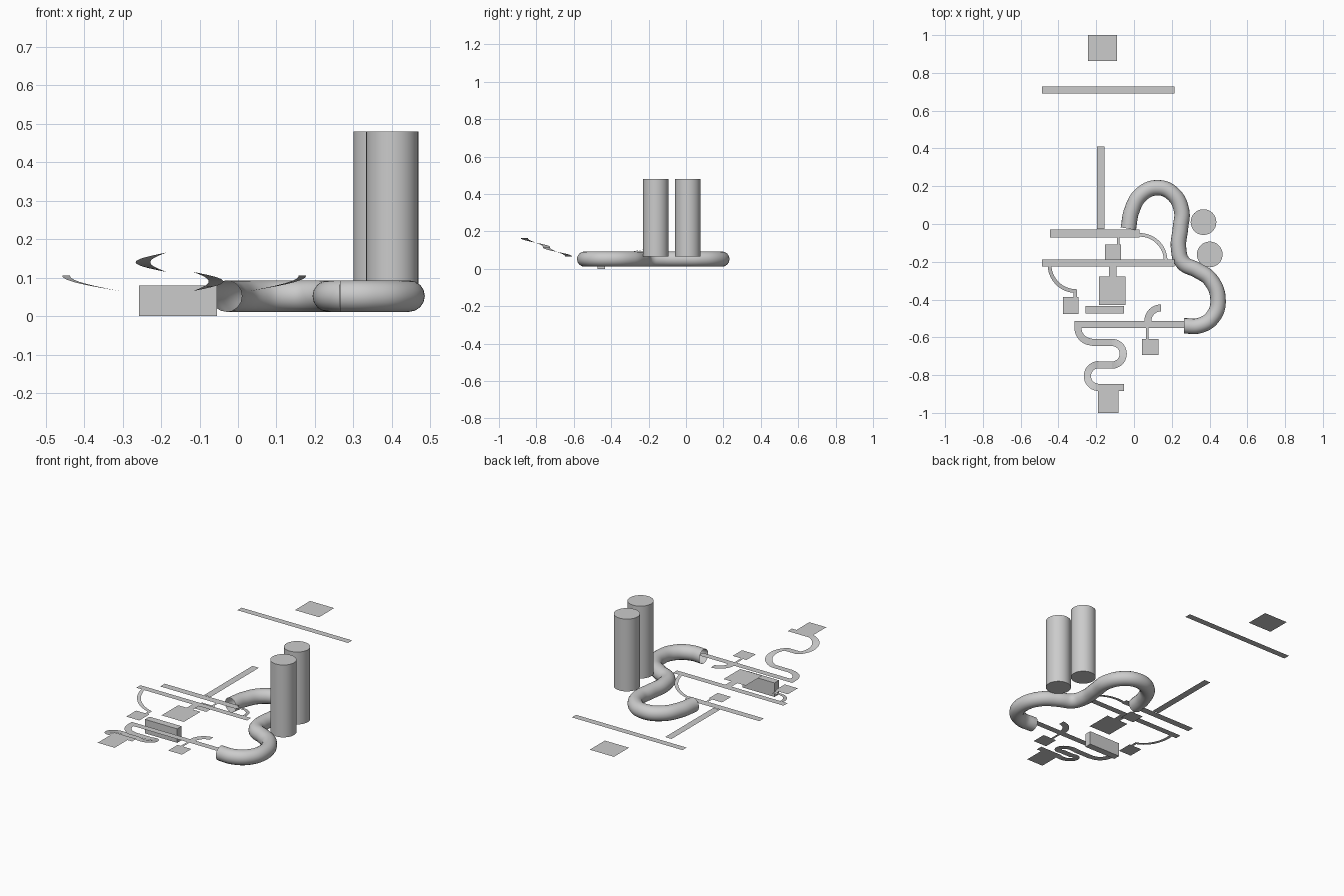
import bpy, math

if "Cube" in bpy.data.objects:
    bpy.data.objects.remove(bpy.data.objects["Cube"])

LOW, MID, HIGH, TOP = 0.065, 0.105, 0.165, 0.2


def mesh_object(name, verts, faces):
    mesh = bpy.data.meshes.new(name)
    mesh.from_pydata(verts, [], faces)
    mesh.update()
    obj = bpy.data.objects.new(name, mesh)
    bpy.context.collection.objects.link(obj)
    return obj


def slab(name, x0, x1, y0, y1, z):
    """Flat rectangular floor piece."""
    return mesh_object(name, [(x0, y0, z), (x1, y0, z), (x1, y1, z), (x0, y1, z)], [(0, 1, 2, 3)])


def bend(name, cx, cy, r_in, r_out, a0, a1, z0, z1, n=20):
    """Flat curved path, ramping from z0 to z1; a0 to a1 in degrees."""
    verts = []
    for i in range(n + 1):
        t = i / n
        a = math.radians(a0 + (a1 - a0) * t)
        z = z0 + (z1 - z0) * t
        for r in (r_in, r_out):
            verts.append((cx + r * math.cos(a), cy + r * math.sin(a), z))
    faces = []
    for i in range(n):
        f = (2 * i, 2 * i + 1, 2 * i + 3, 2 * i + 2)
        faces.append(f if a1 > a0 else f[::-1])
    return mesh_object(name, verts, faces)


# Straight corridors, connecting stubs and square rooms
slab("back_room", -0.243, -0.09, 0.863, 1.0, TOP)
slab("back_corridor", -0.487, 0.215, 0.69, 0.728, TOP)
slab("long_corridor", -0.196, -0.155, -0.027, 0.411, LOW)
slab("upper_corridor", -0.444, 0.03, -0.071, -0.03, LOW)
slab("upper_stub", -0.09, -0.077, -0.108, -0.071, LOW)
slab("upper_room", -0.153, -0.068, -0.19, -0.108, LOW)
slab("middle_corridor", -0.487, 0.215, -0.225, -0.188, MID)
slab("middle_stub", -0.132, -0.092, -0.277, -0.225, MID)
slab("middle_room", -0.185, -0.044, -0.428, -0.277, MID)
slab("left_stub", -0.319, -0.303, -0.386, -0.346, LOW)
slab("left_room", -0.376, -0.293, -0.476, -0.386, LOW)
slab("lower_corridor", -0.315, 0.28, -0.55, -0.513, LOW)
slab("right_stub", 0.063, 0.077, -0.608, -0.55, LOW)
slab("right_room", 0.042, 0.13, -0.693, -0.608, LOW)

# Curved side paths
bend("left_ramp", -0.307, -0.215, 0.13, 0.15, 180, 270, MID, LOW)
bend("right_ramp", 0.03, -0.195, 0.128, 0.147, 0, 90, MID, LOW)
bend("hook_path", 0.142, -0.513, 0.05, 0.087, 180, 90, LOW, LOW)

# Winding path climbing to the front room
bend("winding_entry", -0.222, -0.55, 0.056, 0.093, 180, 270, LOW, LOW)
slab("winding_straight_1", -0.222, -0.117, -0.645, -0.608, LOW)
bend("winding_turn_1", -0.117, -0.687, 0.041, 0.079, 90, -90, LOW, 0.115)
slab("winding_straight_2", -0.187, -0.117, -0.766, -0.728, 0.115)
bend("winding_turn_2", -0.187, -0.805, 0.041, 0.079, 90, 270, 0.115, HIGH)
slab("winding_straight_3", -0.187, -0.053, -0.884, -0.846, HIGH)
slab("front_room", -0.19, -0.082, -1.0, -0.884, HIGH)

# Solid wall block
bpy.ops.mesh.primitive_cube_add(size=1, location=(-0.156, -0.454, 0.04))
wall = bpy.context.object
wall.name = "wall_block"
wall.scale = (0.204, 0.04, 0.08)

# Two towers
for i, (x, y) in enumerate([(0.368, 0.01), (0.401, -0.161)]):
    bpy.ops.mesh.primitive_cylinder_add(vertices=32, radius=0.068, depth=0.415, location=(x, y, 0.2725))
    bpy.context.object.name = f"tower_{i + 1}"
    bpy.ops.object.shade_smooth_by_angle(angle=math.radians(30))

# Open-ended winding tube
path = [(-0.03, -0.025), (-0.012, 0.07), (0.04, 0.158), (0.125, 0.192), (0.205, 0.16),
        (0.252, 0.07), (0.246, -0.02), (0.236, -0.13), (0.26, -0.205), (0.335, -0.245),
        (0.405, -0.295), (0.445, -0.405), (0.415, -0.495), (0.345, -0.538), (0.265, -0.539)]
curve = bpy.data.curves.new("tube", "CURVE")
curve.dimensions = "3D"
curve.bevel_depth = 0.041
curve.bevel_resolution = 6
curve.resolution_u = 8
spline = curve.splines.new("BEZIER")
spline.bezier_points.add(len(path) - 1)
for point, (x, y) in zip(spline.bezier_points, path):
    point.co = (x, y, 0.052)
    point.handle_left_type = point.handle_right_type = "AUTO"
tube = bpy.data.objects.new("tube", curve)
bpy.context.collection.objects.link(tube)
bpy.ops.object.select_all(action="DESELECT")
tube.select_set(True)
bpy.context.view_layer.objects.active = tube
bpy.ops.object.convert(target="MESH")
bpy.ops.object.shade_smooth_by_angle(angle=math.radians(40))
